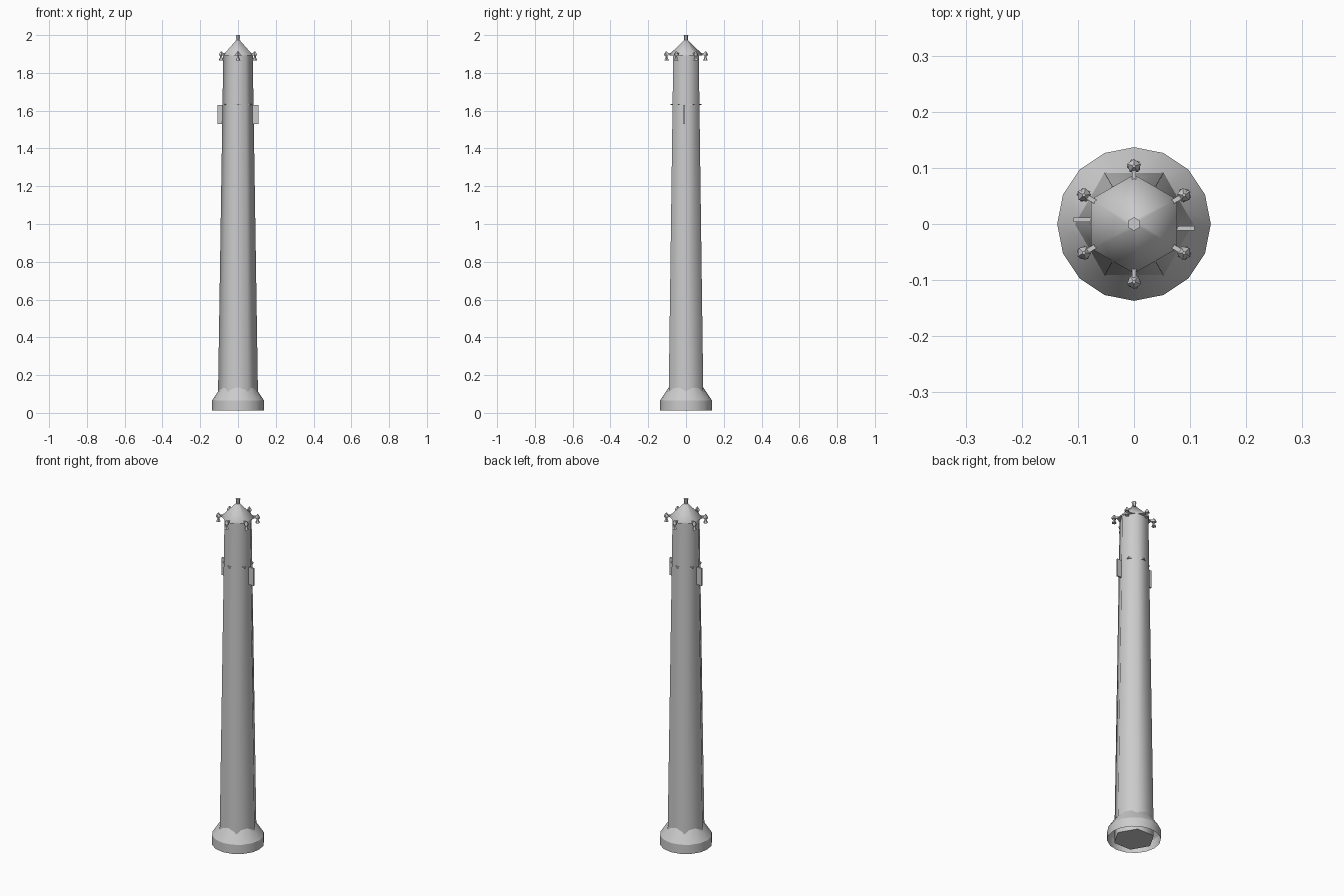
import bpy, bmesh
from math import sin, cos, pi, radians
from mathutils import Matrix

if "Cube" in bpy.data.objects:
    bpy.data.objects.remove(bpy.data.objects["Cube"])


def obj(name, bm, smooth=None):
    bmesh.ops.recalc_face_normals(bm, faces=bm.faces)
    me = bpy.data.meshes.new(name)
    bm.to_mesh(me)
    bm.free()
    ob = bpy.data.objects.new(name, me)
    bpy.context.collection.objects.link(ob)
    if smooth:
        bpy.context.view_layer.objects.active = ob
        ob.select_set(True)
        bpy.ops.object.shade_smooth_by_angle(angle=radians(smooth))
        ob.select_set(False)
    return ob


def lathe(bm, profile, sides, turn=0.0, cap_low=True, cap_top=True, mat=Matrix()):
    """Polygonal rings of (radius, z) joined by quads."""
    rings = []
    for r, z in profile:
        rings.append([bm.verts.new(mat @ Matrix.Translation(
            (r * cos(turn + 2 * pi * i / sides), r * sin(turn + 2 * pi * i / sides), z)).to_translation())
            for i in range(sides)])
    for a, b in zip(rings, rings[1:]):
        for i in range(sides):
            j = (i + 1) % sides
            bm.faces.new((a[i], a[j], b[j], b[i]))
    if cap_low:
        bm.faces.new(rings[0][::-1])
    if cap_top:
        bm.faces.new(rings[-1])


def box(bm, size, loc, mat=Matrix()):
    bmesh.ops.create_cube(bm, size=1, matrix=mat @ Matrix.Translation(loc) @ Matrix.Diagonal((*size, 1)))


# Tapering six-sided shaft, corners on the x axis
bm = bmesh.new()
lathe(bm, [(0.107, 0.015), (0.078, 1.895)], 6)
obj("tower_shaft", bm, 65)

# Round foot, an open shell
bm = bmesh.new()
lathe(bm, [(0.137, 0.013), (0.137, 0.066), (0.088, 0.14)], 16, cap_low=False, cap_top=False)
obj("foot_collar", bm, 30)

# Thin band turned so its corners poke through the flat sides
bm = bmesh.new()
lathe(bm, [(0.081, 1.629), (0.081, 1.636)], 6, pi / 6)
obj("upper_band", bm)

# Side signs
for s, n in ((-1, "left"), (1, "right")):
    bm = bmesh.new()
    box(bm, (0.032, 0.008, 0.1), (s * 0.092, -0.008 * s, 1.58))
    obj(n + "_side_panel", bm)

# Hexagonal roof
bm = bmesh.new()
lathe(bm, [(0.088, 1.892), (0.088, 1.897), (0.008, 1.976)], 6, pi / 6)
obj("roof", bm, 65)

# Roof post
bm = bmesh.new()
lathe(bm, [(0.01, 1.965), (0.012, 2.0)], 6, pi / 6)
obj("roof_post", bm)

# Six corner ornaments with hanging bells
for k in range(6):
    m = Matrix.Rotation(pi / 6 + k * pi / 3, 4, 'Z')
    bm = bmesh.new()
    box(bm, (0.04, 0.008, 0.01), (0.09, 0, 1.899), m)
    at = m @ Matrix.Translation((0.103, 0, 0))
    lathe(bm, [(0.013, 1.891), (0.013, 1.899), (0.003, 1.914)], 5, mat=at)
    lathe(bm, [(0.013, 1.866), (0.006, 1.882), (0.005, 1.893)], 5, 0.4, mat=at)
    obj("corner_bell_%d" % (k + 1), bm)
